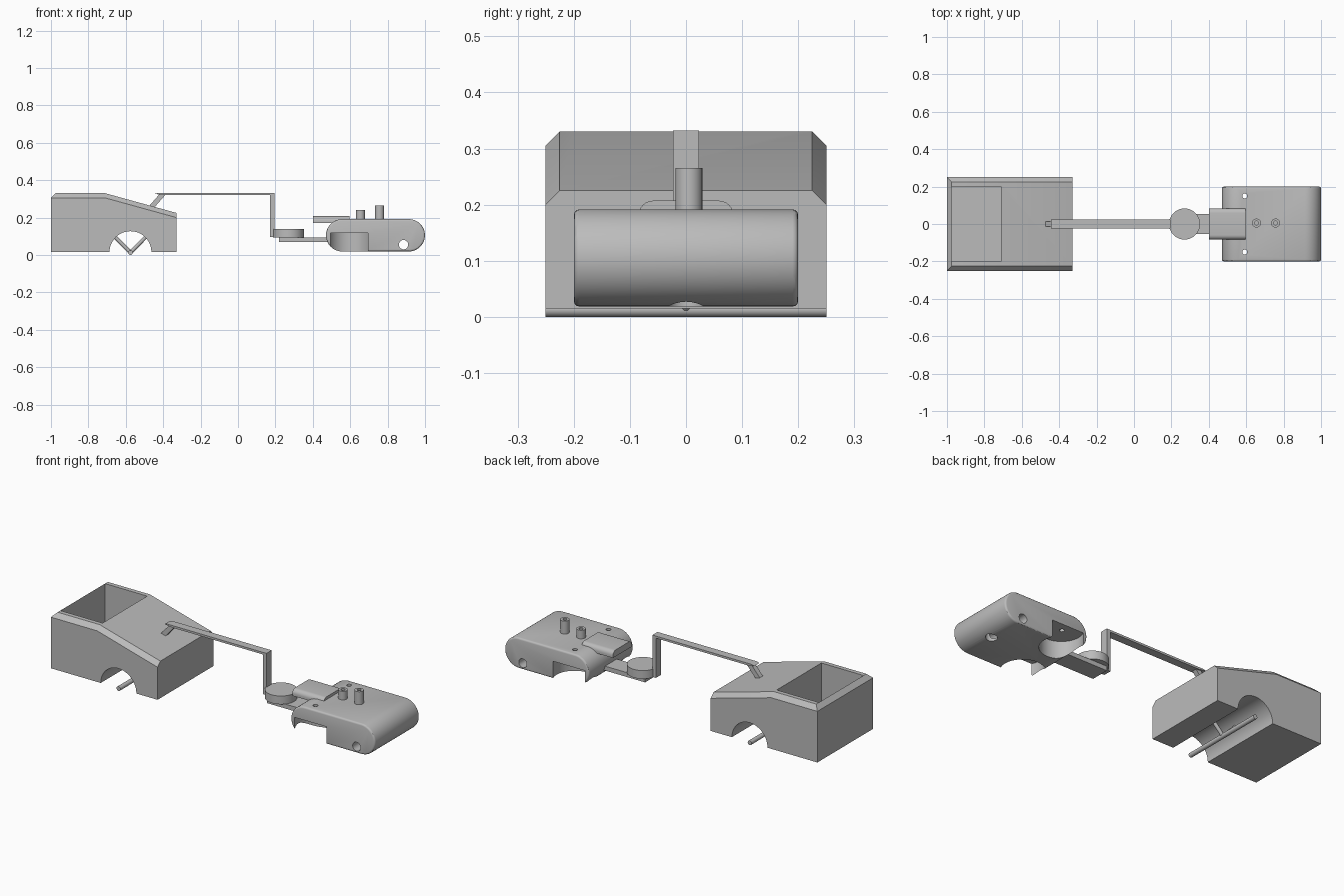
import bpy, bmesh, math
from mathutils import Vector, Matrix

cube = bpy.data.objects.get("Cube")
if cube:
    bpy.data.objects.remove(cube)

grey = bpy.data.materials.new("plain grey")
grey.use_nodes = True
grey.diffuse_color = (0.5, 0.5, 0.5, 1)
grey.node_tree.nodes["Principled BSDF"].inputs["Base Color"].default_value = (0.5, 0.5, 0.5, 1)


def make(name, bm):
    bmesh.ops.recalc_face_normals(bm, faces=bm.faces)
    mesh = bpy.data.meshes.new(name)
    bm.to_mesh(mesh)
    bm.free()
    mesh.materials.append(grey)
    ob = bpy.data.objects.new(name, mesh)
    bpy.context.collection.objects.link(ob)
    return ob


def activate(ob):
    bpy.ops.object.select_all(action='DESELECT')
    ob.select_set(True)
    bpy.context.view_layer.objects.active = ob


def box(name, x0, x1, y0, y1, z0, z1):
    bm = bmesh.new()
    size = Matrix.Diagonal((x1 - x0, y1 - y0, z1 - z0, 1))
    centre = Matrix.Translation(((x0 + x1) / 2, (y0 + y1) / 2, (z0 + z1) / 2))
    bmesh.ops.create_cube(bm, size=1, matrix=centre @ size)
    return make(name, bm)


def rod(name, a, b, radius, sides=48):
    a, b = Vector(a), Vector(b)
    turn = (b - a).to_track_quat('Z', 'Y').to_matrix().to_4x4()
    bm = bmesh.new()
    bmesh.ops.create_cone(bm, cap_ends=True, segments=sides, radius1=radius, radius2=radius,
                          depth=(b - a).length, matrix=Matrix.Translation((a + b) / 2) @ turn)
    return make(name, bm)


def prism(name, points, half_width):
    bm = bmesh.new()
    face = bm.faces.new([bm.verts.new((x, -half_width, z)) for x, z in points])
    new = bmesh.ops.extrude_face_region(bm, geom=[face])["geom"]
    bmesh.ops.translate(bm, vec=(0, 2 * half_width, 0),
                        verts=[v for v in new if isinstance(v, bmesh.types.BMVert)])
    return make(name, bm)


def apply(ob, kind, **settings):
    activate(ob)
    mod = ob.modifiers.new("edit", kind)
    for key, value in settings.items():
        setattr(mod, key, value)
    bpy.ops.object.modifier_apply(modifier=mod.name)


def cut(ob, *cutters):
    for cutter in cutters:
        cutter.hide_render = True
        apply(ob, 'BOOLEAN', operation='DIFFERENCE', solver='EXACT', object=cutter)
        bpy.data.objects.remove(cutter)


def smooth(ob):
    activate(ob)
    bpy.ops.object.shade_smooth_by_angle(angle=math.radians(30))


# Trailer: chamfered wedge with an open hopper and a wheel tunnel
bm = bmesh.new()
for side in (-1, 1):
    for x, z in ((-1, .015), (-.33, .015), (-.33, .2), (-.71, .305), (-1, .305)):
        bm.verts.new((x, side * .25, z))
    for x, z in ((-.33, .225), (-.71, .33), (-.975, .33)):
        bm.verts.new((x, side * .225, z))
bmesh.ops.convex_hull(bm, input=bm.verts)
bmesh.ops.dissolve_limit(bm, angle_limit=.01, verts=bm.verts, edges=bm.edges)
trailer = make("trailer", bm)
cut(trailer,
    box("hopper_cutter", -.975, -.71, -.2, .2, .05, .5),
    rod("tunnel_cutter", (-.575, -.4, .015), (-.575, .4, .015), .112))
smooth(trailer)

# Trailer axle with two struts up to the tunnel roof
smooth(rod("trailer_axle", (-.575, -.25, .0125), (-.575, .25, .0125), .0125, 24))
for side, label in ((-1, "right"), (1, "left")):
    smooth(rod(label + "_axle_strut", (-.575, 0, .0125), (-.575 + side * .082, 0, .096), .01, 16))

# Drawbar: slanted foot, long beam and drop post
prism("drawbar_foot", ((-.385, .325), (-.42, .325), (-.475, .262), (-.455, .245)), .014)
prism("drawbar_beam", ((-.445, .327), (-.425, .332), (.195, .332), (.195, .32), (-.4, .32)), .023)
box("drawbar_post", .172, .195, -.023, .023, .095, .332)

# Hitch: turntable disc on a tongue
smooth(rod("hitch_disc", (.27, 0, .093), (.27, 0, .14), .083, 64))
box("hitch_tongue", .22, .5, -.053, .053, .068, .093)

# Tractor body: rounded-end slab with softened side edges
radius, middle = .0865, .105
outline = []
for cx, start in ((.913, -90), (.557, 90)):
    for i in range(25):
        t = math.radians(start + i * 7.5)
        outline.append((cx + radius * math.cos(t), middle + radius * math.sin(t)))
body = prism("tractor_body", outline, .2)
apply(body, 'BEVEL', width=.01, segments=3, limit_method='ANGLE', angle_limit=math.radians(60))
cutters = [rod("axle_hole_cutter", (.885, -.4, .055), (.885, .4, .055), .025),
           rod("underside_hole_cutter", (.92, 0, -.05), (.92, 0, .07), .03)]
for side in (-1, 1):
    cutters += [rod("wheel_well_cutter", (.595, side * .15, -.05), (.595, side * .15, .117), .112),
                rod("pivot_hole_cutter", (.592, side * .15, .1), (.592, side * .15, .3), .013, 24)]
cut(body, *cutters)
smooth(body)

# Cover plate with rounded upper edges
cover = box("cover_plate", .4, .597, -.084, .084, .17, .207)
bm = bmesh.new()
bm.from_mesh(cover.data)
top_edges = [e for e in bm.edges if all(v.co.z > .2 for v in e.verts)
             and abs(e.verts[0].co.y - e.verts[1].co.y) < .01]
bmesh.ops.bevel(bm, geom=top_edges, offset=.025, segments=6, profile=.5, affect='EDGES')
bm.to_mesh(cover.data)
bm.free()
smooth(cover)

# Two hollow pegs on the deck
for label, x, top in (("rear", .655, .24), ("front", .757, .265)):
    peg = rod(label + "_peg", (x, .005, .17), (x, .005, top), .024, 32)
    cut(peg, rod("peg_bore_cutter", (x, .005, top - .04), (x, .005, top + .05), .011, 24))
    smooth(peg)
